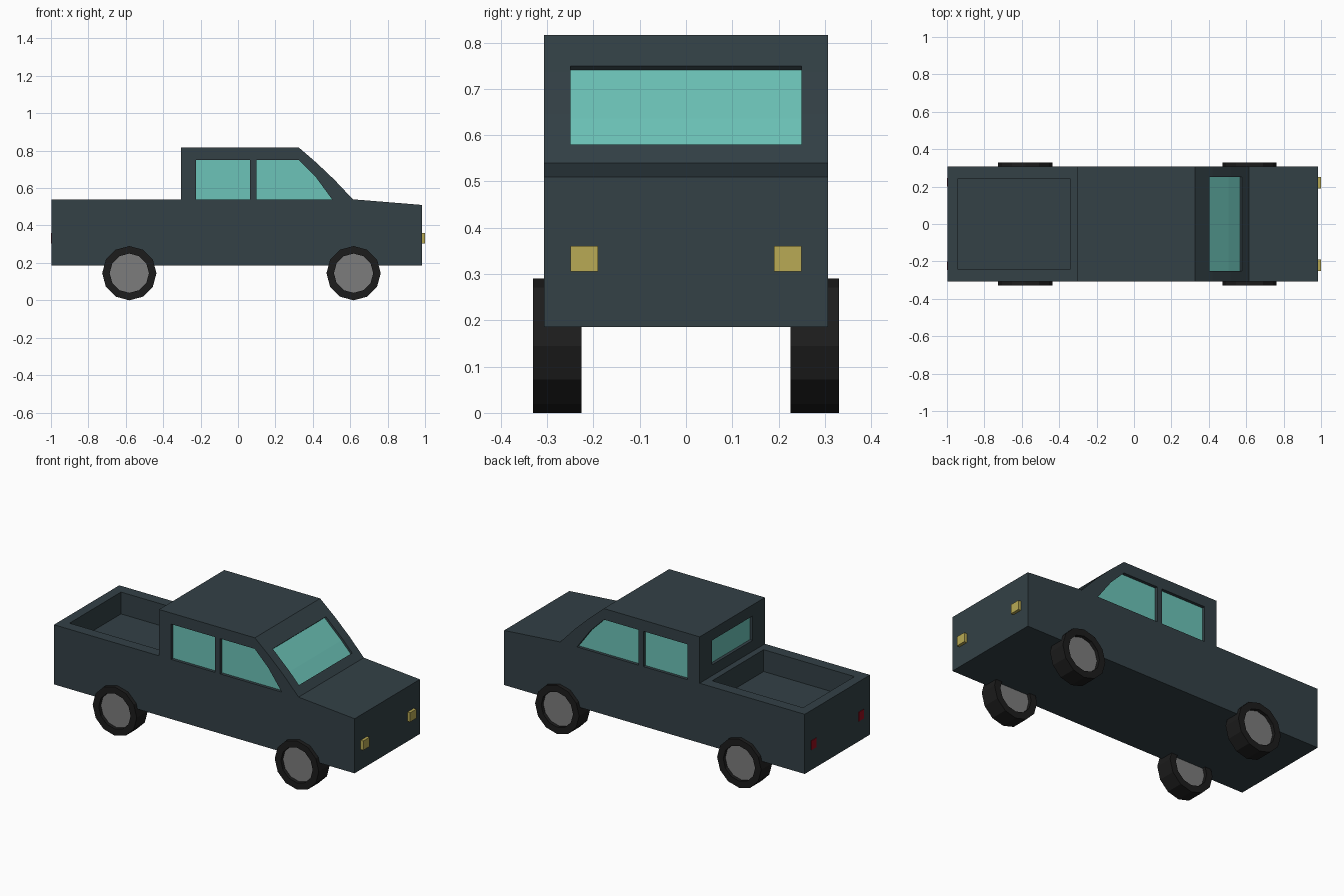
import bpy, bmesh
from math import cos, sin, tau
from mathutils import Vector

if "Cube" in bpy.data.objects:
    bpy.data.objects.remove(bpy.data.objects["Cube"])


def material(name, rgb):
    m = bpy.data.materials.new(name)
    m.diffuse_color = (*rgb, 1)
    m.use_nodes = True
    m.node_tree.nodes["Principled BSDF"].inputs["Base Color"].default_value = m.diffuse_color
    return m


PAINT = material("paint", (0.033, 0.052, 0.061))
GLASS = material("glass", (0.15, 0.55, 0.48))
RUBBER = material("rubber", (0.012, 0.012, 0.012))
HUB = material("hub", (0.2, 0.2, 0.2))
LAMP = material("lamp", (0.48, 0.4, 0.09))
RED = material("red", (0.3, 0.004, 0.012))


def finish(name, bm, mat):
    bmesh.ops.recalc_face_normals(bm, faces=bm.faces)
    me = bpy.data.meshes.new(name)
    bm.to_mesh(me)
    bm.free()
    ob = bpy.data.objects.new(name, me)
    bpy.context.collection.objects.link(ob)
    if mat:
        me.materials.append(mat)
    return ob


def prism(name, pts, y0, y1, mat=None):
    """Extrude an x-z outline from y0 to y1."""
    bm = bmesh.new()
    face = bm.faces.new([bm.verts.new((x, y0, z)) for x, z in pts])
    ext = bmesh.ops.extrude_face_region(bm, geom=[face])["geom"]
    moved = [v for v in ext if isinstance(v, bmesh.types.BMVert)]
    bmesh.ops.translate(bm, verts=moved, vec=(0, y1 - y0, 0))
    return finish(name, bm, mat)


def box(name, x0, x1, y0, y1, z0, z1, mat=None):
    return prism(name, [(x0, z0), (x1, z0), (x1, z1), (x0, z1)], y0, y1, mat)


def cut(target, cutter):
    mod = target.modifiers.new("cut", "BOOLEAN")
    mod.operation, mod.solver, mod.object = "DIFFERENCE", "EXACT", cutter
    bpy.context.view_layer.update()
    bpy.context.view_layer.objects.active = target
    bpy.ops.object.modifier_apply(modifier=mod.name)
    bpy.data.objects.remove(cutter)


# Body shell with load bed
W = 0.307
body = prism("body", [(-0.997, 0.185), (-0.997, 0.54), (-0.305, 0.54), (-0.305, 0.816),
                      (0.326, 0.816), (0.419, 0.736), (0.515, 0.645), (0.614, 0.54),
                      (0.983, 0.51), (0.983, 0.185)], -W, W, PAINT)
cut(body, box("bed_cutter", -0.94, -0.342, -0.242, 0.242, 0.41, 0.7))

# Recessed side windows
rear_side = [(-0.225, 0.54), (0.065, 0.54), (0.065, 0.75), (-0.225, 0.75)]
front_side = [(0.098, 0.54), (0.503, 0.54), (0.415, 0.66), (0.325, 0.75), (0.098, 0.75)]
for s, side in ((-1, "right"), (1, "left")):
    for label, pts in (("rear", rear_side), ("front", front_side)):
        cut(body, prism("window_cutter", pts, s * (W - 0.02), s * (W + 0.05)))
        prism(f"{label}_{side}_window", pts, s * (W - 0.03), s * (W - 0.018), GLASS)

# Windshield follows the sloping front of the cab
slope = [Vector((0.404, 0.75)), Vector((0.419, 0.736)), Vector((0.515, 0.645)), Vector((0.577, 0.58))]
normal = Vector((0.71, 0.70))


def band(inner, outer):
    return [p + normal * inner for p in slope] + [p + normal * outer for p in reversed(slope)]


cut(body, prism("windshield_cutter", band(-0.015, 0.06), -0.25, 0.25))
prism("windshield", band(-0.025, -0.013), -0.25, 0.25, GLASS)

# Back window of the cab
cut(body, box("back_cutter", -0.4, -0.285, -0.19, 0.19, 0.605, 0.75))
box("back_window", -0.287, -0.275, -0.19, 0.19, 0.605, 0.75, GLASS)

# Headlights and tail lights
for s, side in ((-1, "right"), (1, "left")):
    a, b = sorted((s * 0.19, s * 0.25))
    box(f"{side}_headlight", 0.97, 1.0, a, b, 0.305, 0.36, LAMP)
    a, b = sorted((s * 0.2, s * 0.247))
    box(f"{side}_tail_light", -1.0, -0.98, a, b, 0.305, 0.36, RED)

# Twelve-sided wheels: open tyre ring with a recessed hub disc
N, R, RI, Z = 12, 0.145, 0.105, 0.145


def tyre(name, x, y0, y1):
    bm = bmesh.new()
    loops = [[bm.verts.new((x + r * cos(tau * i / N), y, Z + r * sin(tau * i / N)))
              for i in range(N)] for r, y in ((R, y0), (R, y1), (RI, y1), (RI, y0))]
    for k in range(4):
        a, b = loops[k], loops[(k + 1) % 4]
        for i in range(N):
            j = (i + 1) % N
            bm.faces.new((a[i], a[j], b[j], b[i]))
    finish(name, bm, RUBBER)


for s, side in ((-1, "right"), (1, "left")):
    for label, x in (("rear", -0.581), ("front", 0.618)):
        y0, y1 = sorted((s * 0.226, s * 0.33))
        tyre(f"{label}_{side}_tyre", x, y0, y1)
        disc = [(x + RI * cos(tau * i / N), Z + RI * sin(tau * i / N)) for i in range(N)]
        prism(f"{label}_{side}_hub", disc, y0 + 0.02, y1 - 0.02, HUB)
